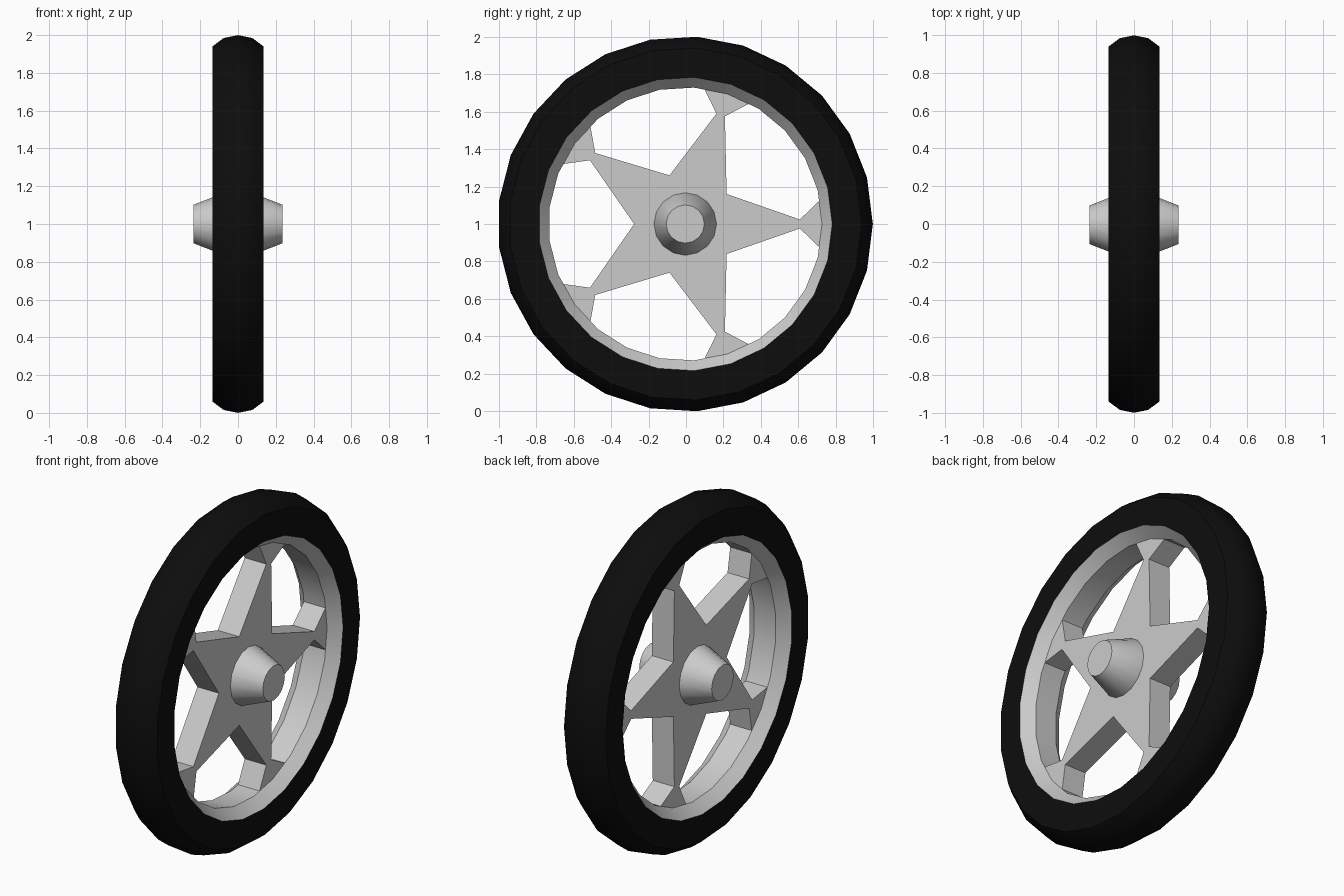
import bpy, bmesh, math

if "Cube" in bpy.data.objects:
    bpy.data.objects.remove(bpy.data.objects["Cube"])

OFF_Y, OFF_Z = -0.004, 1.0   # wheel centre


def place(x, r, a):
    return (x, r * math.cos(a) + OFF_Y, r * math.sin(a) + OFF_Z)


def finish(bm, name):
    me = bpy.data.meshes.new(name)
    bm.to_mesh(me)
    bm.free()
    ob = bpy.data.objects.new(name, me)
    bpy.context.collection.objects.link(ob)
    return ob


def lathe(name, profile, sides, caps=False):
    """Spin (x, radius) points about the axle; +x travel faces outward."""
    bm = bmesh.new()
    rings = [[bm.verts.new(place(x, r, math.tau * j / sides)) for j in range(sides)]
             for x, r in profile]
    for a, b in zip(rings, rings[1:]):
        for j in range(sides):
            k = (j + 1) % sides
            bm.faces.new((a[j], a[k], b[k], b[j]))
    if caps:
        bm.faces.new(rings[0][::-1])
        bm.faces.new(rings[-1])
    ob = finish(bm, name)
    bpy.ops.object.select_all(action='DESELECT')
    ob.select_set(True)
    bpy.context.view_layer.objects.active = ob
    bpy.ops.object.shade_smooth_by_angle(angle=math.radians(30))
    return ob


# Tyre
tyre = lathe("tyre", [(-0.135, 0.785), (-0.135, 0.942), (-0.075, 0.987), (0, 1.002),
                      (0.075, 0.987), (0.135, 0.942), (0.135, 0.785)], 25)
black = bpy.data.materials.new("black_rubber")
black.diffuse_color = (0.004, 0.004, 0.004, 1)
black.use_nodes = True
black.node_tree.nodes["Principled BSDF"].inputs["Base Color"].default_value = black.diffuse_color
tyre.data.materials.append(black)

# Rim with a sloped lip on both sides
lathe("rim", [(0.135, 0.785), (0.07, 0.73), (-0.07, 0.73), (-0.135, 0.785)], 25)

# Double-ended tapered hub
lathe("hub", [(-0.235, 0.102), (-0.07, 0.167), (0.07, 0.167), (0.235, 0.102)], 16, caps=True)

# Five-pointed star spokes with flared feet
bm = bmesh.new()
outline = []
for k in range(5):
    t = math.tau * k / 5
    outline.append(bm.verts.new(place(-0.07, 0.273, t - math.pi / 5)))
    for u, v in ((0.612, -0.024), (0.722, -0.13), (0.735, 0), (0.722, 0.13), (0.612, 0.024)):
        outline.append(bm.verts.new(place(-0.07, math.hypot(u, v), t + math.atan2(v, u))))
face = bm.faces.new(outline)
ext = bmesh.ops.extrude_face_region(bm, geom=[face], use_keep_orig=True)
bmesh.ops.translate(bm, vec=(0.14, 0, 0),
                    verts=[g for g in ext["geom"] if isinstance(g, bmesh.types.BMVert)])
bmesh.ops.recalc_face_normals(bm, faces=bm.faces)
finish(bm, "star_spokes")
